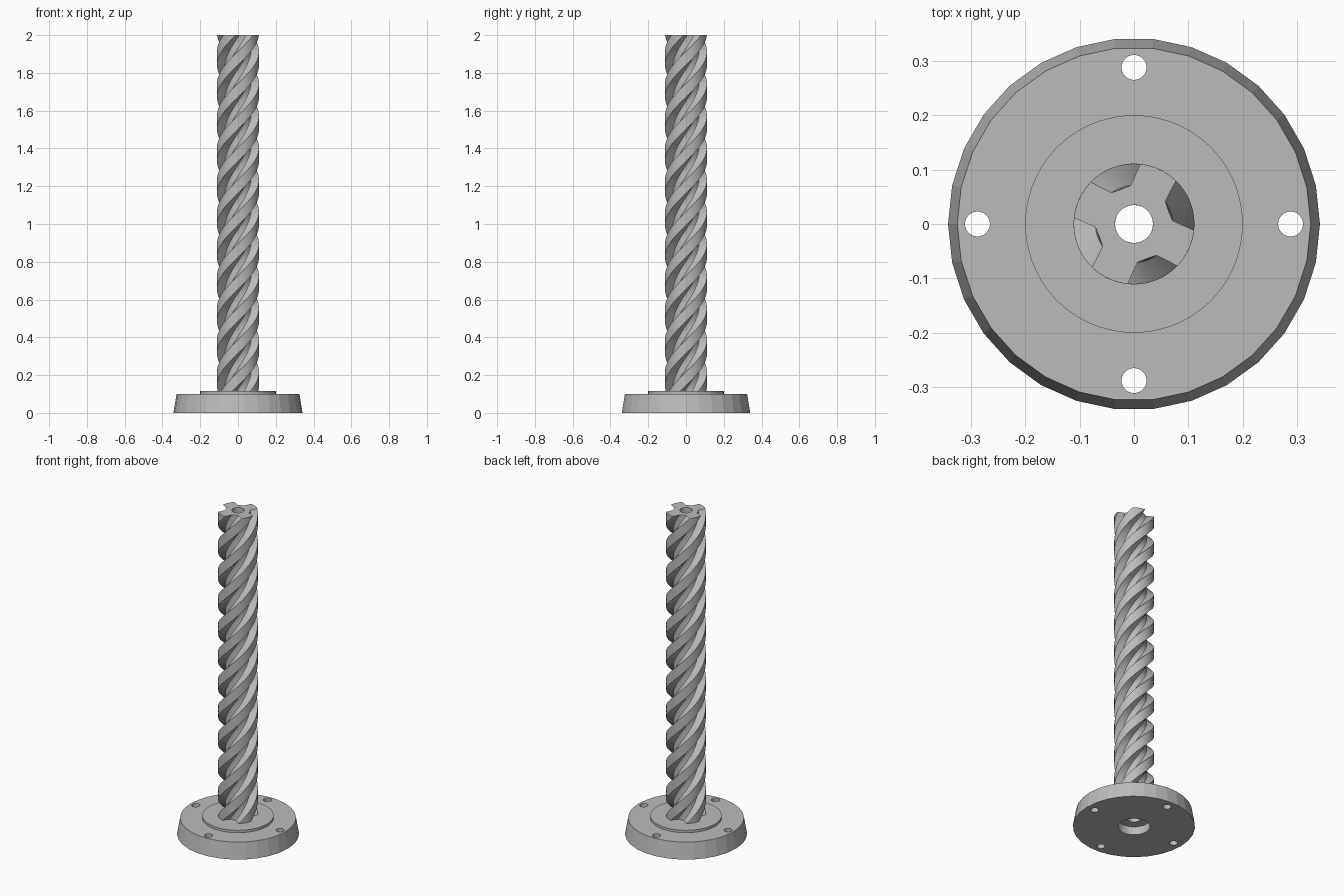
import bpy
import bmesh
from math import sin, cos, radians

if "Cube" in bpy.data.objects:
    bpy.data.objects.remove(bpy.data.objects["Cube"], do_unlink=True)

grey = bpy.data.materials.new("plain grey")
grey.use_nodes = True
grey.diffuse_color = (0.5, 0.5, 0.5, 1)
grey.node_tree.nodes["Principled BSDF"].inputs["Base Color"].default_value = grey.diffuse_color


def add_object(name, bm):
    bmesh.ops.recalc_face_normals(bm, faces=bm.faces[:])
    mesh = bpy.data.meshes.new(name)
    bm.to_mesh(mesh)
    bm.free()
    mesh.materials.append(grey)
    obj = bpy.data.objects.new(name, mesh)
    bpy.context.collection.objects.link(obj)
    return obj


def ring(bm, points, z, turn=0):
    return [bm.verts.new((r * cos(radians(a + turn)), r * sin(radians(a + turn)), z))
            for a, r in points]


def bridge(bm, lower, upper):
    n = len(lower)
    for i in range(n):
        j = (i + 1) % n
        bm.faces.new((lower[i], lower[j], upper[j], upper[i]))


def cylinder(name, sides, r_low, r_high, z_low, z_high, x=0, y=0):
    bm = bmesh.new()
    low = ring(bm, [(360 * i / sides, r_low) for i in range(sides)], z_low)
    high = ring(bm, [(360 * i / sides, r_high) for i in range(sides)], z_high)
    bridge(bm, low, high)
    bm.faces.new(low)
    bm.faces.new(high)
    bmesh.ops.translate(bm, verts=bm.verts[:], vec=(x, y, 0))
    return add_object(name, bm)


def cut(obj, cutter):
    mod = obj.modifiers.new("cut", 'BOOLEAN')
    mod.operation = 'DIFFERENCE'
    mod.solver = 'EXACT'
    mod.object = cutter
    bpy.context.view_layer.objects.active = obj
    bpy.ops.object.modifier_apply(modifier=mod.name)


def smooth(obj, angle):
    bpy.ops.object.select_all(action='DESELECT')
    obj.select_set(True)
    bpy.context.view_layer.objects.active = obj
    bpy.ops.object.shade_smooth_by_angle(angle=radians(angle))


BORE, BASE_TOP, BOSS_TOP, TOP = 0.035, 0.1, 0.115, 2.0

# Tapered flange and the low round boss on it
flange = cylinder("base_flange", 30, 0.342, 0.325, 0, BASE_TOP)
boss = cylinder("base_boss", 72, 0.2, 0.2, BASE_TOP, BOSS_TOP)

# Central bore, counterbore underneath and four bolt holes
bore = cylinder("bore_cutter", 32, BORE, BORE, -0.1, 0.3)
counterbore = cylinder("counterbore_cutter", 32, 0.09, 0.09, -0.1, 0.05)
cutters = [bore, counterbore]
for k in range(4):
    a = radians(90 * k)
    cutters.append(cylinder("bolt_hole_cutter", 24, 0.023, 0.023, -0.1, 0.3,
                            0.288 * cos(a), 0.288 * sin(a)))
for c in cutters:
    cut(flange, c)
cut(boss, bore)
for c in cutters:
    bpy.data.objects.remove(c, do_unlink=True)

# Twisted shaft: four grooves in a round section, with a bore
groove = [(-6, 0.111), (5, 0.071), (20, 0.068), (36, 0.071), (46, 0.111)]
lobe = [(46 + 38 * i / 5, 0.111) for i in range(1, 5)]
section = [(a + 90 * k, r) for k in range(4) for a, r in groove + lobe]
hole = [(a, BORE) for a, r in section]

bm = bmesh.new()
steps = 200
TWIST = 1000
outer, inner = [], []
for i in range(steps + 1):
    z = BASE_TOP + (TOP - BASE_TOP) * i / steps
    turn = -TWIST * (TOP - z) / (TOP - BOSS_TOP)
    outer.append(ring(bm, section, z, turn))
for i in (0, steps):
    z = BASE_TOP if i == 0 else TOP
    inner.append(ring(bm, hole, z))
for low, high in zip(outer, outer[1:]):
    bridge(bm, low, high)
bridge(bm, inner[0], inner[1])
bridge(bm, outer[-1], inner[1])

# Lower end is closed by two loops turned to line up with the twist
start_turn = -TWIST * (TOP - BASE_TOP) / (TOP - BOSS_TOP)
foot = ring(bm, hole, BASE_TOP, start_turn)
bridge(bm, outer[0], foot)
shaft = add_object("twisted_shaft", bm)
smooth(shaft, 25)
